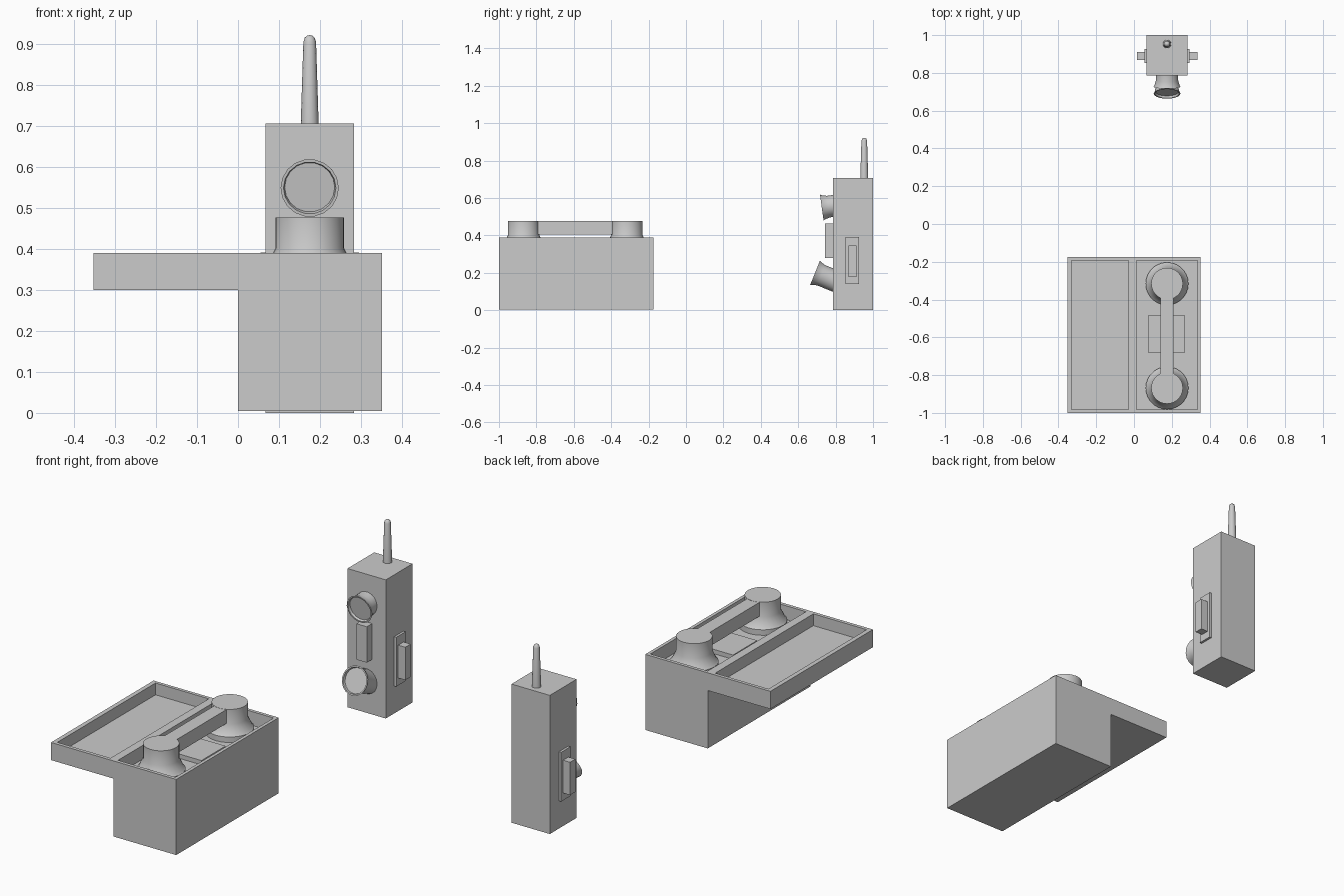
import bpy, bmesh, math
from mathutils import Matrix, Vector

if "Cube" in bpy.data.objects:
    bpy.data.objects.remove(bpy.data.objects["Cube"])


def finish(name, bm, smooth=False):
    bmesh.ops.recalc_face_normals(bm, faces=bm.faces)
    me = bpy.data.meshes.new(name)
    bm.to_mesh(me)
    bm.free()
    ob = bpy.data.objects.new(name, me)
    bpy.context.collection.objects.link(ob)
    if smooth:
        bpy.ops.object.select_all(action='DESELECT')
        ob.select_set(True)
        bpy.context.view_layer.objects.active = ob
        bpy.ops.object.shade_smooth_by_angle(angle=math.radians(35))
    return ob


def box(name, x, y, z):
    bm = bmesh.new()
    bmesh.ops.create_cube(bm, size=1)
    for v in bm.verts:
        v.co = Vector([(a + b) / 2 + c * (b - a) for (a, b), c in zip((x, y, z), v.co)])
    return finish(name, bm)


def tray(name, x, y, z, inner_x, inner_y, floor):
    """Box with a rectangular recess in its top."""
    bm = bmesh.new()

    def ring(xx, yy, h):
        return [bm.verts.new((xx[i], yy[j], h)) for i, j in ((0, 0), (1, 0), (1, 1), (0, 1))]

    rings = [ring(x, y, z[0]), ring(x, y, z[1]),
             ring(inner_x, inner_y, z[1]), ring(inner_x, inner_y, floor)]
    for a, b in zip(rings, rings[1:]):
        for i in range(4):
            j = (i + 1) % 4
            bm.faces.new((a[i], a[j], b[j], b[i]))
    bm.faces.new(rings[0])
    bm.faces.new(rings[-1])
    return finish(name, bm)


def lathe(name, profile, matrix, sides):
    """Spin (radius, height) points round local z."""
    bm = bmesh.new()
    vs = [bm.verts.new((r, 0, h)) for r, h in profile]
    es = [bm.edges.new(p) for p in zip(vs, vs[1:])]
    bmesh.ops.spin(bm, geom=vs + es, cent=(0, 0, 0), axis=(0, 0, 1),
                   angle=math.tau, steps=sides, use_duplicate=False)
    bmesh.ops.remove_doubles(bm, verts=bm.verts, dist=1e-5)
    bmesh.ops.transform(bm, matrix=matrix, verts=bm.verts)
    return finish(name, bm, smooth=True)


CX = 0.175

# Case: deep body and shallow opened lid
tray("case_body", (0, 0.352), (-1, -0.175), (0.005, 0.39),
     (0.012, 0.335), (-0.982, -0.192), 0.32)
tray("case_lid", (-0.353, 0), (-1, -0.175), (0.30, 0.39),
     (-0.33, -0.03), (-0.982, -0.192), 0.33)
box("cradle_pad", (0.075, 0.27), (-0.68, -0.485), (0.315, 0.342))

# Handset: two flared cups joined by a bar
cup = [(0, 0.477), (0.084, 0.477), (0.084, 0.402), (0.105, 0.358),
       (0.113, 0.35), (0.113, 0.322), (0, 0.322)]
for name, y in (("mouthpiece", -0.868), ("earpiece", -0.316)):
    lathe(name, cup, Matrix.Translation((CX, y, 0)), 28)
box("handset_bar", (0.14, 0.21), (-0.83, -0.35), (0.405, 0.476))

# Field radio body and front grip
box("radio_body", (0.067, 0.283), (0.785, 1.0), (0, 0.706))
box("front_button", (0.147, 0.206), (0.742, 0.79), (0.28, 0.463))

# Antenna with rounded tip
lathe("antenna", [(0, 0.70), (0.022, 0.70), (0.0155, 0.905), (0.012, 0.916),
                  (0.006, 0.921), (0, 0.922)],
      Matrix.Translation((CX, 0.953, 0)), 14)

# Flared horns with shallow dished ends; tilt measured up from facing the front
for name, tilt, cz, cy in (("upper_horn", -8, 0.549, 0.726), ("lower_horn", 22, 0.2, 0.69)):
    horn = [(0, -0.13 if tilt > 0 else -0.08), (0.059, -0.13 if tilt > 0 else -0.08),
            (0.059, -0.035), (0.066, -0.01), (0.071, 0), (0.064, 0),
            (0.061, -0.012), (0, -0.012)]
    m = Matrix.Translation((CX, cy, cz)) @ Matrix.Rotation(math.radians(90 - tilt), 4, 'X')
    lathe(name, horn, m, 18)

# Side switches, mirrored left and right
for side, s in (("right", 1), ("left", -1)):
    for part, a, b, y, z in (("plate", 0.10, 0.12, (0.852, 0.926), (0.14, 0.391)),
                             ("knob", 0.115, 0.16, (0.868, 0.911), (0.178, 0.345))):
        x = sorted((CX + s * a, CX + s * b))
        box(f"{side}_switch_{part}", x, y, z)
